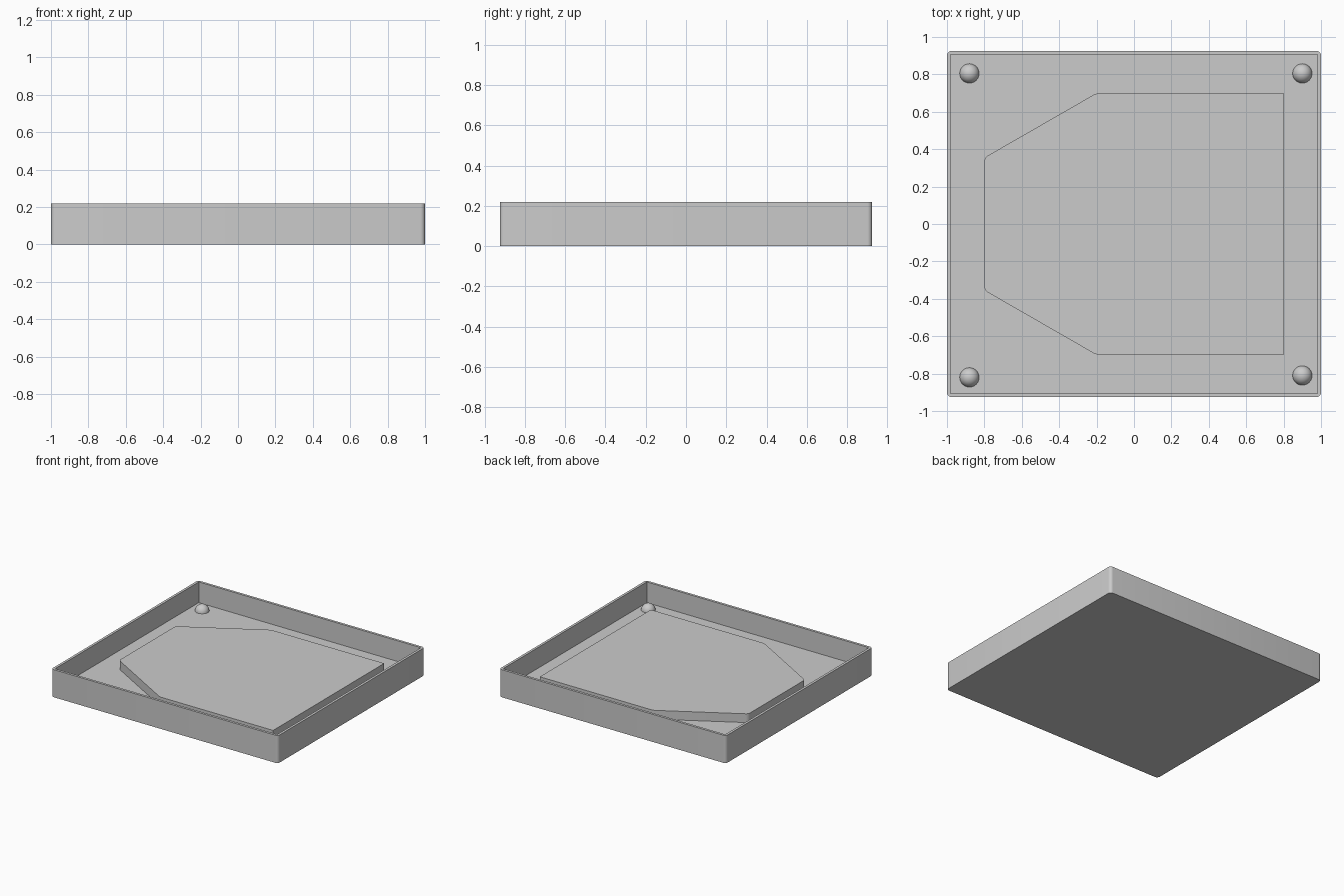
import bpy
import bmesh
from mathutils import Vector

cube = bpy.data.objects.get("Cube")
if cube:
    bpy.data.objects.remove(cube, do_unlink=True)

HALF_X, HALF_Y, HEIGHT = 1.0, 0.925, 0.22
WALL, FLOOR, PLATE_TOP = 0.02, 0.055, 0.125

grey = bpy.data.materials.new("plain grey")
grey.use_nodes = True
colour = (0.6, 0.6, 0.6, 1)
grey.diffuse_color = colour
grey.node_tree.nodes["Principled BSDF"].inputs["Base Color"].default_value = colour


def finish(name, bm):
    """Turn a bmesh into a named grey object."""
    bmesh.ops.recalc_face_normals(bm, faces=bm.faces)
    mesh = bpy.data.meshes.new(name)
    bm.to_mesh(mesh)
    bm.free()
    mesh.materials.append(grey)
    obj = bpy.data.objects.new(name, mesh)
    bpy.context.collection.objects.link(obj)
    return obj


def activate(obj):
    bpy.ops.object.select_all(action="DESELECT")
    obj.select_set(True)
    bpy.context.view_layer.objects.active = obj


def prism(name, outline, low, high, radius=0, rounded=lambda p: True):
    """Extrude an outline upward and round the chosen upright edges."""
    bm = bmesh.new()
    base = bm.faces.new([bm.verts.new((x, y, low)) for x, y in outline])
    top = bmesh.ops.extrude_face_region(bm, geom=[base], use_keep_orig=True)
    verts = [g for g in top["geom"] if isinstance(g, bmesh.types.BMVert)]
    bmesh.ops.translate(bm, verts=verts, vec=Vector((0, 0, high - low)))
    if radius:
        upright = [e for e in bm.edges
                   if abs(e.verts[0].co.z - e.verts[1].co.z) > 0.001
                   and rounded(e.verts[0].co)]
        bmesh.ops.bevel(bm, geom=upright, offset=radius, segments=5,
                        profile=0.5, affect="EDGES")
    return finish(name, bm)


def rectangle(x, y):
    return [(-x, -y), (x, -y), (x, y), (-x, y)]


# Open tray with rounded outer corners
tray = prism("tray", rectangle(HALF_X, HALF_Y), 0, HEIGHT, 0.025)
cutter = prism("tray_cutter", rectangle(HALF_X - WALL, HALF_Y - WALL), FLOOR, HEIGHT + 0.1)
cutter.hide_render = True
cut = tray.modifiers.new("hollow", "BOOLEAN")
cut.operation = "DIFFERENCE"
cut.solver = "EXACT"
cut.object = cutter
activate(tray)
bpy.ops.object.modifier_apply(modifier=cut.name)
bpy.data.objects.remove(cutter, do_unlink=True)
bpy.ops.object.shade_smooth_by_angle()

# Raised plate tapering toward the right side
half_plate = [(0.8, -0.7), (-0.2, -0.7), (-0.8, -0.355)]
outline = half_plate + [(x, -y) for x, y in reversed(half_plate)]
plate = prism("raised_plate", outline, FLOOR, PLATE_TOP, 0.02, lambda p: p.x < 0.5)
activate(plate)
bpy.ops.object.shade_smooth_by_angle()

# Domed studs in the corners of the floor
studs = {
    "back_right_stud": (-0.88, 0.805),
    "back_left_stud": (0.9, 0.805),
    "front_right_stud": (-0.88, -0.82),
    "front_left_stud": (0.9, -0.81),
}
for name, (x, y) in studs.items():
    bm = bmesh.new()
    bmesh.ops.create_uvsphere(bm, u_segments=32, v_segments=16, radius=0.052)
    bmesh.ops.bisect_plane(bm, geom=bm.verts[:] + bm.edges[:] + bm.faces[:],
                           plane_co=(0, 0, 0), plane_no=(0, 0, 1), clear_inner=True)
    stud = finish(name, bm)
    stud.location = (x, y, FLOOR)
    activate(stud)
    bpy.ops.object.shade_smooth_by_angle()
